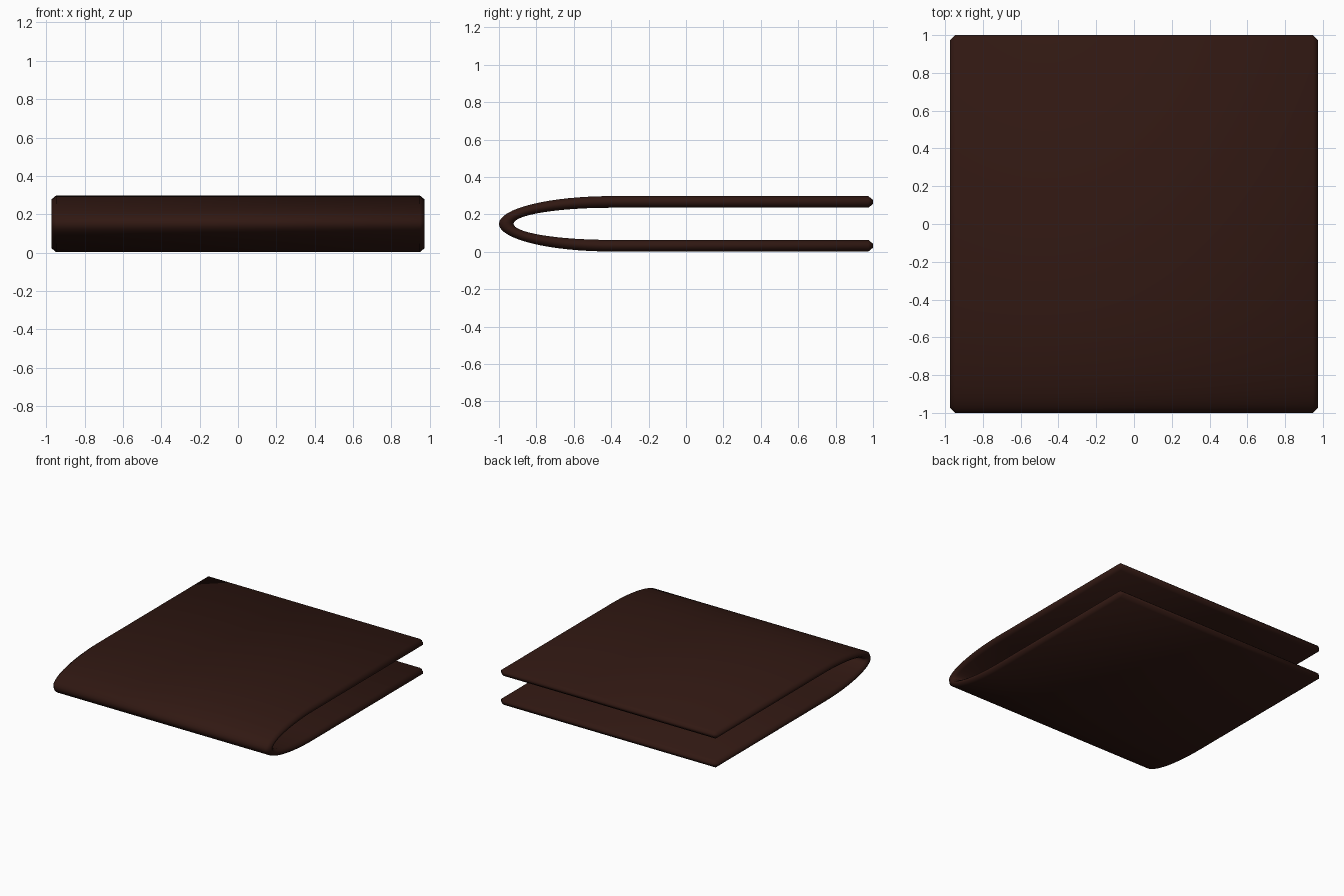
import bpy, bmesh, math
from mathutils import Vector

if "Cube" in bpy.data.objects:
    bpy.data.objects.remove(bpy.data.objects["Cube"])

W, C = 0.973, 0.025          # half width, edge chamfer
MID, BEND = 0.15, -0.4       # fold height, y where the fold starts
OUT, INN = 0.148, 0.086      # outer / inner half heights


# Path of the folded sheet as (outer, inner) pairs in the yz plane
def pair(a, side=1):
    return (Vector((BEND - 0.6 * math.cos(a), side * OUT * math.sin(a))),
            Vector((BEND - 0.522 * math.cos(a), side * INN * math.sin(a))))


N = 16
bend = [pair(math.pi / 2 * i / N) for i in range(N + 1)]
upper = bend + [(Vector((1 - C, OUT)), Vector((1 - C, INN)))]
lower = [tuple(Vector((p.x, -p.y)) for p in q) for q in upper[1:]]
path = lower[::-1] + upper


# Chamfered cross-section of the sheet at one station
def section(bm, o, i, inset=0.0):
    w, k = W - inset, 0.33
    lo, li = o.lerp(i, k), i.lerp(o, k)
    c = C if inset == 0 else 0.002
    pts = [(-w + c, o), (w - c, o), (w, lo), (w, li),
           (w - c, i), (-w + c, i), (-w, li), (-w, lo)]
    return [bm.verts.new((x, p.x, MID + p.y)) for x, p in pts]


def end(q):
    o, i = q
    s = Vector((C, 0))
    return o.lerp(i, 0.33) + s, i.lerp(o, 0.33) + s


bm = bmesh.new()
rings = [section(bm, *end(path[0]), C)]
rings += [section(bm, o, i) for o, i in path]
rings.append(section(bm, *end(path[-1]), C))
for a, b in zip(rings, rings[1:]):
    for j in range(8):
        k = (j + 1) % 8
        bm.faces.new((a[j], a[k], b[k], b[j]))
bm.faces.new(rings[0])
bm.faces.new(rings[-1])
bmesh.ops.recalc_face_normals(bm, faces=bm.faces)

mesh = bpy.data.meshes.new("folded_cover")
bm.to_mesh(mesh)
bm.free()
cover = bpy.data.objects.new("folded_cover", mesh)
bpy.context.collection.objects.link(cover)

# Dark brown leather
mat = bpy.data.materials.new("dark_leather")
mat.diffuse_color = (0.03, 0.009, 0.006, 1)
mat.use_nodes = True
mat.node_tree.nodes["Principled BSDF"].inputs["Base Color"].default_value = mat.diffuse_color
mesh.materials.append(mat)

bpy.context.view_layer.objects.active = cover
cover.select_set(True)
bpy.ops.object.shade_smooth_by_angle(angle=math.radians(60))
